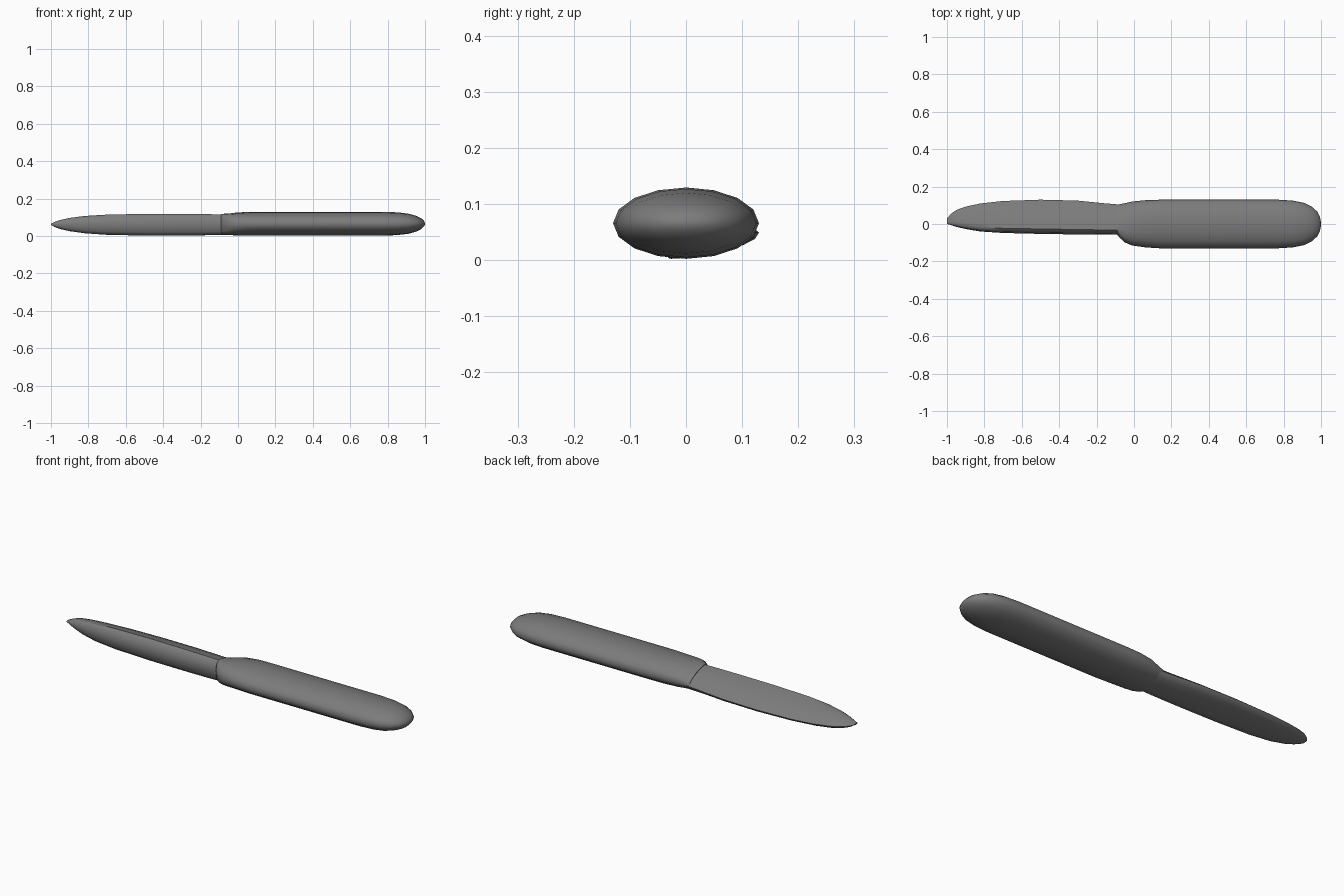
import bpy, bmesh, math

if "Cube" in bpy.data.objects:
    bpy.data.objects.remove(bpy.data.objects["Cube"])

N = 16
# Half heights of a rounded wedge, from the cutting edge round to the spine
WEDGE = [.05, .15, .36, .58, .78, .92, 1, .72, 0]
WEDGE += [-w for w in WEDGE[7:0:-1]]

def ring(x, a, b, h, z, m):
    """Section from y=a to y=b, half height h; m blends wedge (0) to oval (1)."""
    pts = []
    for i in range(N):
        c, s = math.cos(math.tau*i/N), math.sin(math.tau*i/N)
        drop = .017 * (1 + c)/2 * h/.058 * (1 - m)
        pts.append((x, (a+b)/2 + (b-a)/2*c, z - drop + h*(s*m + WEDGE[i]*(1-m))))
    return pts

def loft(name, stations, z, mat):
    """Skin the sections, cap both ends, smooth shade."""
    rings = [ring(x, a, b, h, z, m) for x, a, b, h, m in stations]
    bm = bmesh.new()
    vs = [[bm.verts.new(p) for p in r] for r in rings]
    for r, s in zip(vs, vs[1:]):
        for j in range(N):
            k = (j + 1) % N
            bm.faces.new((r[j], r[k], s[k], s[j]))
    bm.faces.new(vs[0])
    bm.faces.new(vs[-1])
    bmesh.ops.recalc_face_normals(bm, faces=bm.faces)
    me = bpy.data.meshes.new(name)
    bm.to_mesh(me)
    bm.free()
    me.materials.append(mat)
    ob = bpy.data.objects.new(name, me)
    bpy.context.collection.objects.link(ob)
    bpy.context.view_layer.objects.active = ob
    ob.select_set(True)
    bpy.ops.object.shade_smooth_by_angle(angle=math.radians(48))
    ob.select_set(False)

dark = bpy.data.materials.new("dark_grey")
dark.diffuse_color = (.2, .2, .2, 1)
dark.use_nodes = True
dark.node_tree.nodes["Principled BSDF"].inputs["Base Color"].default_value = dark.diffuse_color

# Handle: full oval, with a collar that blends into the blade section
loft("handle", [
    (-.09, -.057, .104, .0585, .25), (-.075, -.075, .106, .0615, .4),
    (-.05, -.098, .111, .0625, .6), (-.01, -.115, .12, .063, .85),
    (.06, -.125, .127, .0635, 1), (.14, -.13, .13, .0635, 1),
    (.45, -.13, .13, .0635, 1), (.77, -.13, .13, .0635, 1),
    (.85, -.125, .125, .061, 1), (.91, -.113, .113, .054, 1),
    (.95, -.093, .093, .043, 1), (.98, -.066, .066, .029, 1),
    (.995, -.035, .035, .014, 1), (1.0, -.008, .008, .004, 1)], .066, dark)

# Blade: rounded spine at -y, thin cutting edge at +y, pointed tip at -x
loft("blade", [
    (-1.0, .0, .03, .004, .5), (-.98, -.005, .053, .015, .4),
    (-.95, -.015, .075, .026, .3), (-.9, -.027, .093, .037, .15),
    (-.82, -.04, .11, .047, .05), (-.7, -.048, .123, .054, 0),
    (-.5, -.053, .13, .058, 0), (-.3, -.056, .125, .0585, .05),
    (-.15, -.056, .11, .0585, .15), (-.05, -.055, .102, .058, .25)], .063, dark)
